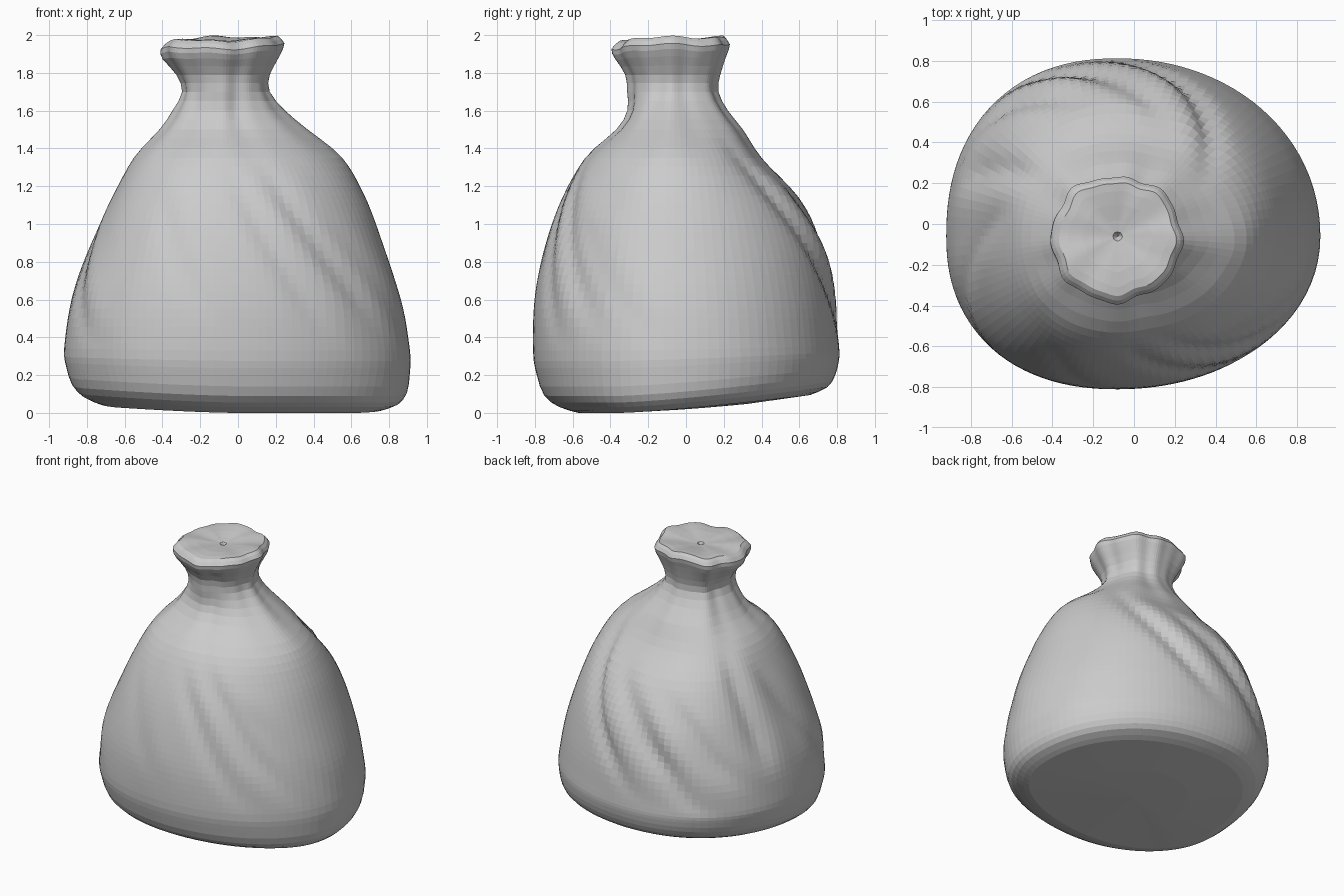
import bpy, bmesh, math
from mathutils import Vector

cube = bpy.data.objects.get("Cube")
if cube:
    bpy.data.objects.remove(cube, do_unlink=True)

SEGMENTS = 104
AXIS = Vector((-0.08, -0.06))

# Cross-sections of the sack: height, then x min, x max, y min, y max
SECTIONS = [
    (0, -.74, .77, -.57, .66),
    (.03, -.82, .85, -.67, .75),
    (.09, -.88, .895, -.75, .79),
    (.2, -.91, .91, -.79, .81),
    (.33, -.92, .91, -.81, .81),
    (.6, -.88, .86, -.8, .785),
    (.9, -.77, .765, -.74, .72),
    (1.15, -.66, .67, -.65, .585),
    (1.35, -.55, .55, -.53, .4),
    (1.5, -.41, .36, -.36, .3),
    (1.6, -.34, .24, -.3, .22),
    (1.7, -.29, .16, -.3, .17),
    (1.79, -.32, .16, -.31, .18),
    (1.88, -.39, .21, -.36, .21),
    (1.94, -.4, .235, -.38, .23),
    (1.98, -.36, .2, -.34, .2),
]

# Diagonal creases: start angle, start height, end angle, end height, depth
CREASES = [
    (40, 1.3, 80, .6, .035),
    (75, 1.15, 102, .7, .02),
    (92, 1, 118, .45, .022),
    (112, 1.05, 136, .6, .022),
    (145, 1.25, 157, .7, .035),
    (172, 1.1, 205, .5, .018),
    (240, 1.1, 258, .6, .008),
    (280, 1.15, 308, .5, .018),
    (298, 1.2, 328, .55, .022),
    (318, 1.05, 345, .5, .012),
]


def ease(a, b, t):
    t = min(1, max(0, (t - a) / (b - a)))
    return t * t * (3 - 2 * t)


def spline(a, b, c, d, t):
    return b + .5 * t * (c - a + t * (2*a - 5*b + 4*c - d + t * (3*(b - c) + d - a)))


def resample(rows, steps):
    """Smoothly interpolate the cross-sections, with more rings where they are far apart."""
    rings = []
    for i in range(len(rows) - 1):
        near = [rows[max(0, min(len(rows) - 1, i + k))] for k in (-1, 0, 1, 2)]
        count = max(2, round((near[2][0] - near[1][0]) / steps))
        for s in range(count):
            rings.append([spline(*column, s / count) for column in zip(*near)])
    return rings + [list(rows[-1])]


def crease_depth(angle, z):
    """Depth of the cloth folds, each a soft valley with a low ridge beside it."""
    total = 0
    for a0, z0, a1, z1, depth in CREASES:
        t = (z0 - z) / (z0 - z1)
        fade = ease(-.3, .25, t) * (1 - ease(.75, 1.35, t))
        off = (math.degrees(angle) - a0 - (a1 - a0) * t + 180) % 360 - 180
        total += depth * fade * (math.exp(-(off / 6) ** 2)
                                 - .4 * math.exp(-((off - 13) / 8) ** 2))
    return total


def pleat(angle):
    """Uneven gathers around the tied neck."""
    return (.5 * math.cos(8 * angle + .4) + .3 * math.cos(5 * angle + 2)
            + .25 * math.cos(13 * angle + 1))


def rim_lift(angle):
    """Wavy height of the mouth, lowest at the front and right."""
    return (.008 * math.sin(angle) + .008 * math.cos(angle)
            + .007 * math.cos(3 * angle + 1) + .005 * math.cos(7 * angle))


def ring_point(row, angle):
    z, x0, x1, y0, y1 = row
    c, s = math.cos(angle), math.sin(angle)
    rx = x1 - AXIS.x if c > 0 else AXIS.x - x0
    ry = y1 - AXIS.y if s > 0 else AXIS.y - y0
    power = 2.05 if c > 0 else 2.25
    radius = (abs(c / rx) ** power + abs(s / ry) ** power) ** (-1 / power)
    gather = ease(1.25, 1.65, z)
    radius *= 1 + .05 * gather * pleat(angle)
    radius -= crease_depth(angle, z)
    x, y = AXIS.x + radius * c, AXIS.y + radius * s
    # The base lifts toward the back and slightly toward the right
    settle = 1 - ease(.05, .45, z)
    lift = .1 * max(0, (y + .35) / 1.05) ** 1.3 + .04 * max(0, -x / .8) ** 1.5
    return Vector((x, y, z + settle * lift + ease(1.8, 1.95, z) * rim_lift(angle)))


def bridge(bm, lower, upper):
    for i in range(SEGMENTS):
        j = (i + 1) % SEGMENTS
        bm.faces.new((lower[i], lower[j], upper[j], upper[i]))


def close(bm, loop, point, upward):
    tip = bm.verts.new(point)
    for i in range(SEGMENTS):
        a, b = loop[i], loop[(i + 1) % SEGMENTS]
        bm.faces.new((a, b, tip) if upward else (b, a, tip))


bm = bmesh.new()
angles = [math.tau * i / SEGMENTS for i in range(SEGMENTS)]
loops = [[bm.verts.new(ring_point(row, a)) for a in angles]
         for row in resample(SECTIONS, .045)]

# Gathered cloth filling the mouth, with a small dimple in the middle
mouth = [v.co.copy() for v in loops[-1]]
for scale, height, flat in ((.85, 1.985, .25), (.6, 1.975, .6), (.3, 1.965, .9), (.08, 1.96, 1)):
    loops.append([bm.verts.new((AXIS.x + (p.x - AXIS.x) * scale,
                                AXIS.y + (p.y - AXIS.y) * scale,
                                p.z + (height - p.z) * flat)) for p in mouth])
for lower, upper in zip(loops, loops[1:]):
    bridge(bm, lower, upper)
close(bm, loops[-1], (AXIS.x, AXIS.y, 1.93), True)

# Underside, nearly flat, following the slope of the base
base = [v.co.copy() for v in loops[0]]
inner = [bm.verts.new((p.x * .5, p.y * .5, .01 + p.z * .4)) for p in base]
bridge(bm, inner, loops[0])
close(bm, inner, (0, 0, .02), False)
bmesh.ops.recalc_face_normals(bm, faces=bm.faces)

# Rest the sack on the ground
low = min(v.co.z for v in bm.verts)
bmesh.ops.translate(bm, verts=bm.verts, vec=(0, 0, -low))

mesh = bpy.data.meshes.new("tied_sack")
bm.to_mesh(mesh)
bm.free()
sack = bpy.data.objects.new("tied_sack", mesh)
bpy.context.collection.objects.link(sack)

# Plain grey cloth
cloth = bpy.data.materials.new("grey_cloth")
cloth.use_nodes = True
colour = (.6, .6, .6, 1)
cloth.diffuse_color = colour
cloth.node_tree.nodes["Principled BSDF"].inputs["Base Color"].default_value = colour
mesh.materials.append(cloth)
